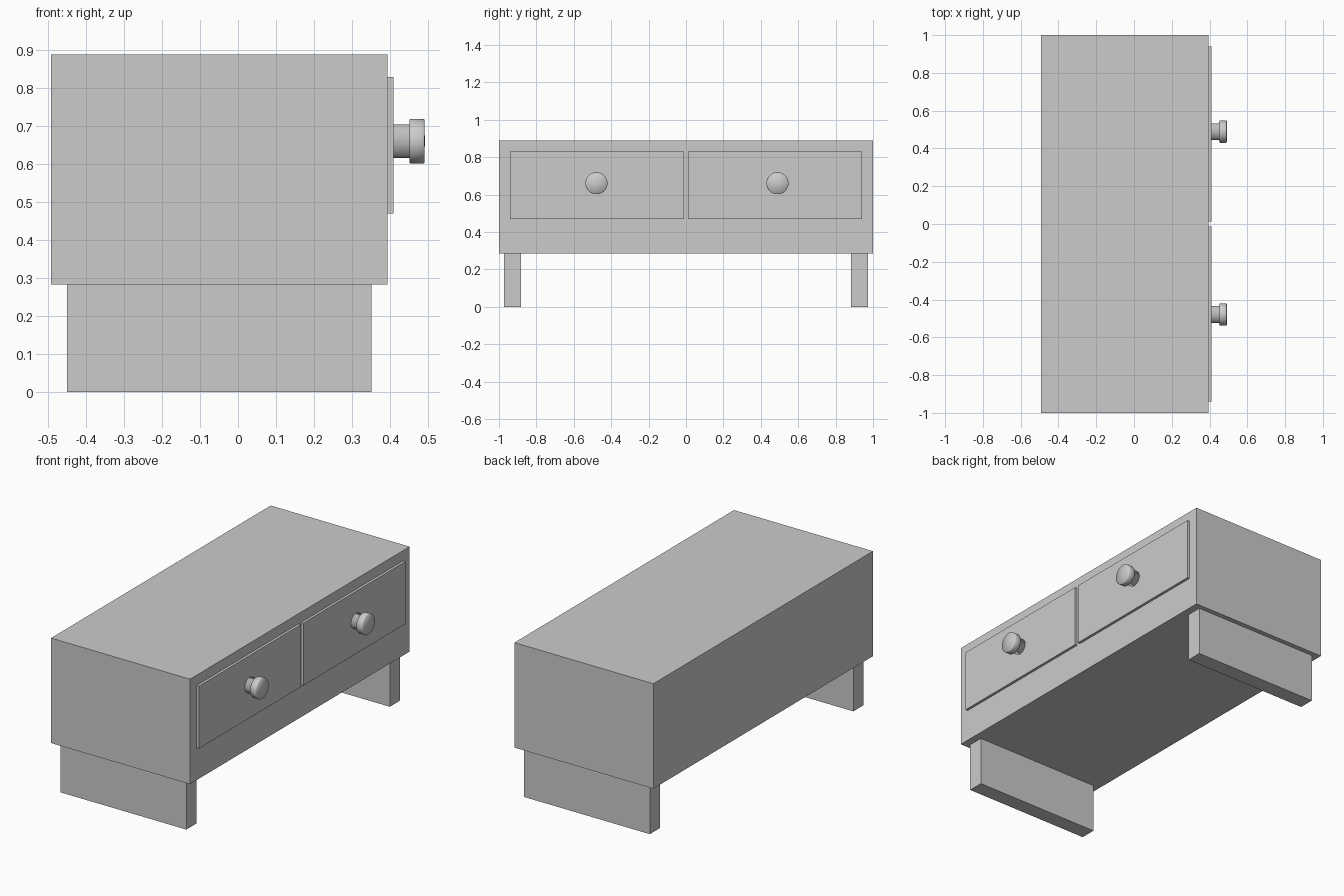
import bpy, bmesh, math
from mathutils import Matrix

if "Cube" in bpy.data.objects:
    bpy.data.objects.remove(bpy.data.objects["Cube"])


def box(name, lo, hi):
    size = [b - a for a, b in zip(lo, hi)]
    mid = [(a + b) / 2 for a, b in zip(lo, hi)]
    bm = bmesh.new()
    bmesh.ops.create_cube(bm, size=1, matrix=Matrix.Translation(mid) @ Matrix.Diagonal((*size, 1)))
    return finish(name, bm)


def finish(name, bm):
    bmesh.ops.recalc_face_normals(bm, faces=bm.faces)
    mesh = bpy.data.meshes.new(name)
    bm.to_mesh(mesh)
    bm.free()
    ob = bpy.data.objects.new(name, mesh)
    bpy.context.collection.objects.link(ob)
    return ob


def knob(name, y, z):
    # Lathed profile (x, radius) spun about the x axis
    profile = [(0.407, 0), (0.409, 0.044), (0.451, 0.044), (0.452, 0.057), (0.455, 0.059),
               (0.488, 0.059), (0.491, 0.057), (0.492, 0)]
    bm = bmesh.new()
    verts = [bm.verts.new((x, y + r, z)) for x, r in profile]
    edges = [bm.edges.new(pair) for pair in zip(verts, verts[1:])]
    bmesh.ops.spin(bm, geom=verts + edges, cent=(0, y, z), axis=(1, 0, 0),
                   angle=math.tau, steps=32)
    bmesh.ops.remove_doubles(bm, verts=bm.verts, dist=1e-4)
    for f in bm.faces:
        f.smooth = True
    finish(name, bm)


# Cabinet body
box("cabinet", (-0.492, -1, 0.284), (0.394, 1, 0.889))

# Slab legs, drawer fronts and knobs on both halves
for side, label, knob_y in ((-1, "left", -0.479), (1, "right", 0.489)):
    a, b = sorted((side * 0.881, side * 0.972))
    box(label + "_leg", (-0.45, a, 0), (0.351, b, 0.284))
    a, b = sorted((side * 0.012, side * 0.941))
    box(label + "_drawer_front", (0.394, a, 0.47), (0.409, b, 0.83))
    knob(label + "_knob", knob_y, 0.661)
